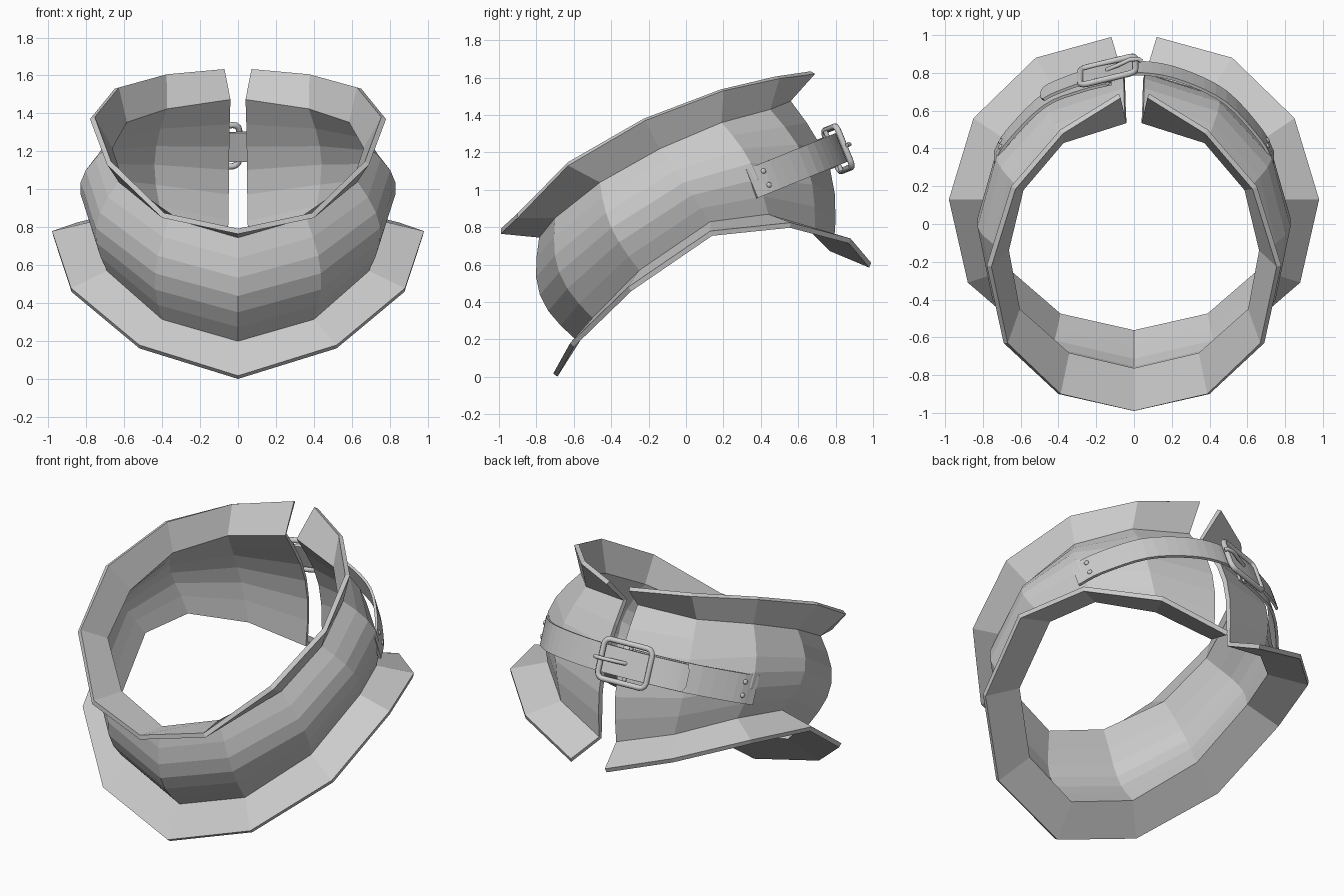
import bpy, bmesh, math
from mathutils import Vector, Matrix

if "Cube" in bpy.data.objects:
    bpy.data.objects.remove(bpy.data.objects["Cube"])

# Half-ring control lines, front centre round +x to the split at the back
TOP_RIM = [(0, -.99, .765), (.40, -.90, .85), (.69, -.63, 1.13), (.78, -.22, 1.37),
           (.65, .20, 1.53), (.39, .50, 1.595), (.08, .69, 1.62)]
TOP_NECK = [(0, -.785, .745), (.36, -.70, .85), (.63, -.46, 1.04), (.69, -.14, 1.22),
            (.61, .19, 1.36), (.39, .45, 1.43), (.05, .56, 1.475)]
LOW_NECK = [(0, -.59, .2), (.40, -.50, .315), (.69, -.25, .57), (.77, .13, .83),
            (.67, .44, .87), (.40, .69, .79), (.06, .79, .69)]
LOW_RIM = [(0, -.71, .018), (.52, -.62, .18), (.88, -.31, .48), (.98, .13, .78),
           (.85, .56, .825), (.52, .88, .74), (.12, .99, .61)]
BANDS = 6


def make_object(name, bm):
    me = bpy.data.meshes.new(name)
    bm.to_mesh(me)
    bm.free()
    ob = bpy.data.objects.new(name, me)
    bpy.context.collection.objects.link(ob)
    return ob


# Collar: flared rims joined by a bulging wall
def collar():
    bm = bmesh.new()
    cols = []
    for rim_t, a, b, rim_b in zip(TOP_RIM, TOP_NECK, LOW_NECK, LOW_RIM):
        a, b = Vector(a), Vector(b)
        chord = (b - a).normalized()
        mid = (a + b) / 2
        out = Vector((mid.x, mid.y, 0)).normalized()
        out = (out - chord * out.dot(chord)).normalized()
        out.x *= 0 if mid.x < .1 else 1
        pts = [Vector(rim_t)]
        for j in range(BANDS + 1):
            t = j / BANDS
            pts.append(a.lerp(b, t) + out * .10 * math.sin(math.pi * t))
        pts.append(Vector(rim_b))
        cols.append([bm.verts.new(p) for p in pts])
    for c, d in zip(cols, cols[1:]):
        for j in range(len(c) - 1):
            bm.faces.new((c[j], c[j + 1], d[j + 1], d[j]))
    ob = make_object("collar", bm)
    m = ob.modifiers.new("mirror", 'MIRROR')
    m.use_clip = True
    s = ob.modifiers.new("thickness", 'SOLIDIFY')
    s.thickness, s.offset = .028, -1


collar()

# Straps lie in a tilted plane; ACROSS is their width direction
ACROSS = Vector((0, -.375, .927))


def on_plane(x, y):
    return Vector((x, y, 1.04 + (y - .37) * .405))


def smooth_path(pts, n=4):
    P = [on_plane(*p) for p in pts]
    P = [2 * P[0] - P[1]] + P + [2 * P[-1] - P[-2]]
    res = []
    for a, b, c, d in zip(P, P[1:], P[2:], P[3:]):
        for k in range(n):
            t = k / n
            res.append(.5 * (2 * b + (c - a) * t + (2 * a - 5 * b + 4 * c - d) * t * t
                             + (3 * b - a - 3 * c + d) * t ** 3))
    return res + [P[-2]]


def frame(path, x):
    i = min(range(1, len(path) - 1), key=lambda k: abs(path[k].x - x))
    t = (path[i + 1] - path[i - 1]).normalized()
    if t.x < 0:
        t = -t
    n = ACROSS.cross(t).normalized()
    f = (x - path[i].x) / t.x
    return path[i] + t * f, t, n


def strap(name, path, width, tip=False):
    bm = bmesh.new()
    rows = []
    for i, p in enumerate(path):
        w = width / 2 * (.55 if tip and i == len(path) - 1 else 1)
        rows.append([bm.verts.new(p + ACROSS * w), bm.verts.new(p - ACROSS * w)])
    for a, b in zip(rows, rows[1:]):
        bm.faces.new((a[0], a[1], b[1], b[0]))
    ob = make_object(name, bm)
    s = ob.modifiers.new("thickness", 'SOLIDIFY')
    s.thickness, s.offset = .016, 0
    return ob


long_path = smooth_path([(.735, .35), (.67, .47), (.485, .67), (.25, .785), (.04, .825),
                         (-.15, .805), (-.30, .765), (-.43, .715), (-.49, .68)])
short_path = smooth_path([(-.735, .35), (-.67, .46), (-.475, .655), (-.28, .735), (-.12, .775)])
long_strap = strap("long_strap", long_path, .165, True)
strap("short_strap", short_path, .175)


def basis(p, t, n):
    return Matrix((t, ACROSS, -n if n.dot(p) < 0 else n)).transposed().to_4x4()


# Punched holes along the long strap
for x in (.29, .08, -.23):
    p, t, n = frame(long_path, x)
    bm = bmesh.new()
    bmesh.ops.create_cone(bm, cap_ends=True, segments=10, radius1=.018, radius2=.018, depth=.08,
                          matrix=Matrix.Translation(p) @ basis(p, t, n))
    cutter = make_object("hole_cutter", bm)
    cutter.hide_render = True
    cutter.hide_set(True)
    b = long_strap.modifiers.new("hole", 'BOOLEAN')
    b.operation, b.object, b.solver = 'DIFFERENCE', cutter, 'EXACT'

# Rivets at both strap ends
for path, x in ((long_path, .70), (short_path, -.70)):
    for side in (-.04, .04):
        p, t, n = frame(path, x)
        bm = bmesh.new()
        bmesh.ops.create_uvsphere(bm, u_segments=10, v_segments=6, radius=.015)
        bm.transform(Matrix.Translation(p + ACROSS * side + n * (.008 if n.dot(p) > 0 else -.008))
                     @ basis(p, t, n) @ Matrix.Diagonal((1, 1, .6, 1)))
        for f in bm.faces:
            f.smooth = True
        make_object("rivet", bm)


# Buckle parts: round rods in the buckle's own plane
C = on_plane(-.135, .80)
T = (on_plane(.02, .84) - on_plane(-.29, .765)).normalized()
N = T.cross(ACROSS)
N = N if N.y > 0 else -N


def rod(name, pts, radius, cyclic=False):
    cu = bpy.data.curves.new(name, 'CURVE')
    cu.dimensions = '3D'
    cu.bevel_depth, cu.bevel_resolution, cu.use_fill_caps = radius, 2, True
    sp = cu.splines.new('POLY')
    sp.points.add(len(pts) - 1)
    for q, (u, v, w) in zip(sp.points, pts):
        q.co = (*(C + T * u + ACROSS * v + N * w), 1)
    sp.use_cyclic_u = cyclic
    ob = bpy.data.objects.new(name, cu)
    bpy.context.collection.objects.link(ob)


loop = []
for k, (sx, sy) in enumerate(((1, 1), (-1, 1), (-1, -1), (1, -1))):
    for j in range(4):
        a = math.radians(90 * k + 30 * j)
        loop.append((sx * .115 + .035 * math.cos(a), sy * .082 + .035 * math.sin(a), .014))
rod("buckle_frame", loop, .017, True)
rod("buckle_bar", [(-.01, -.115, -.012), (-.01, .115, -.012)], .012)
rod("buckle_prong", [(-.01, 0, -.01), (.0, 0, .022), (.06, 0, .03), (.13, 0, .045),
                     (.175, 0, .036), (.185, 0, .02)], .012)
